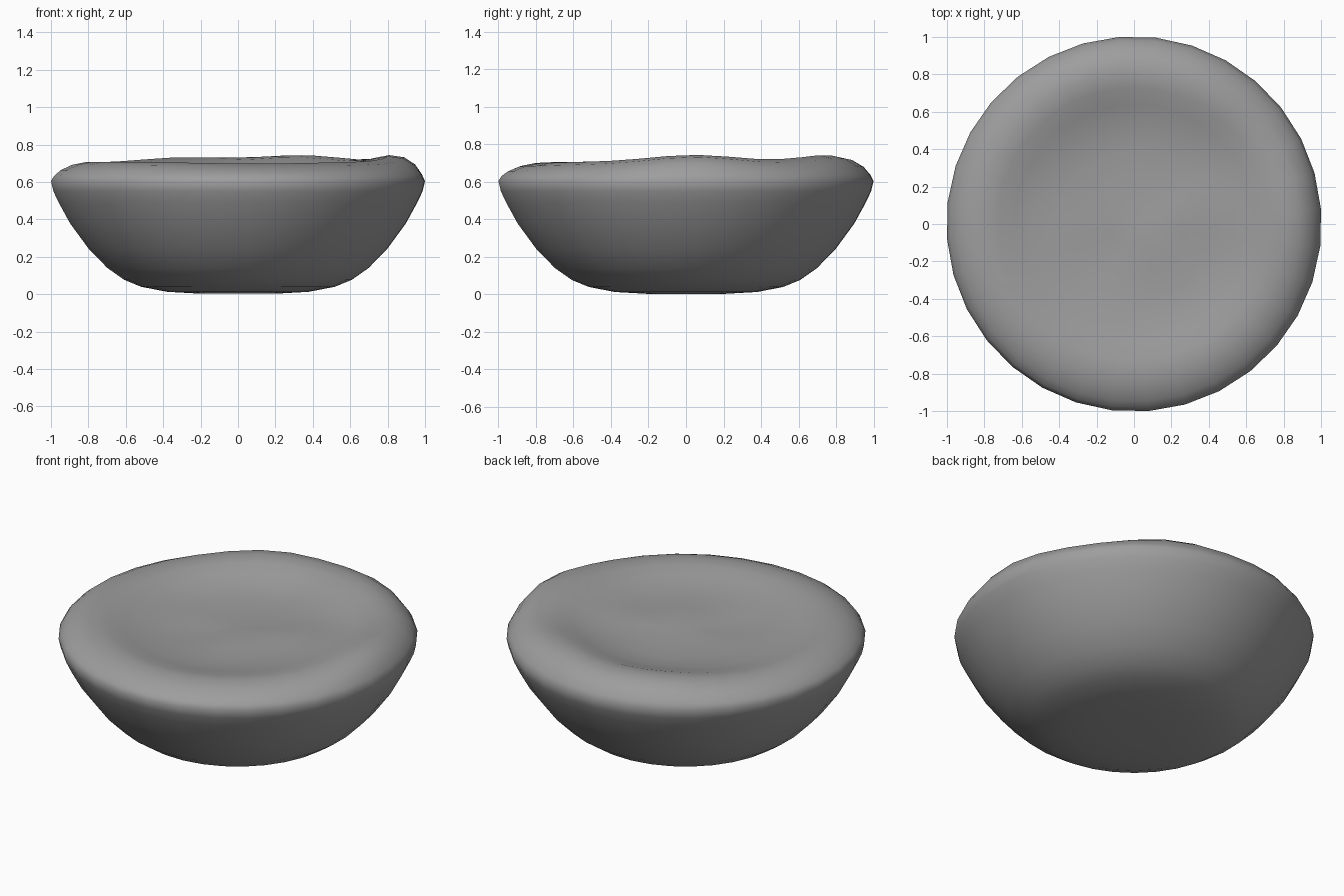
import bpy, bmesh
from math import sin, cos, pi, radians, exp

if "Cube" in bpy.data.objects:
    bpy.data.objects.remove(bpy.data.objects["Cube"])

SIDES = 32
# Radius and height, from the underside out to the widest seam
SHELL = [(0.2, 0.003), (0.38, 0.013), (0.52, 0.04), (0.61, 0.077), (0.7, 0.14),
         (0.8, 0.242), (0.9, 0.378), (0.96, 0.487), (0.99, 0.55), (1.003, 0.605)]
# Radius and height, from the seam over the soft rim into the dished seat
SEAT = [(0.985, 0.634), (0.95, 0.664), (0.89, 0.692), (0.81, 0.708), (0.73, 0.7),
        (0.64, 0.679), (0.54, 0.659), (0.4, 0.648), (0.26, 0.642), (0.12, 0.64)]


def bump(x, y, cx, cy, size, height):
    return height * exp(-((x - cx) ** 2 + (y - cy) ** 2) / size ** 2)


def slump(x, y, r):
    """Uneven stuffing: raised back and left rim, lower front, folds in the seat."""
    z = bump(x, y, 0.35, 0.76, 0.34, 0.035)
    z += bump(x, y, 0.95, 0.05, 0.35, 0.042)
    z += bump(x, y, -0.3, 0.85, 0.35, 0.028)
    z += bump(x, y, 0.1, -0.85, 0.45, -0.01)
    z += bump(x, y, -0.1, 0.5, 0.25, -0.015)
    z += bump(x, y, -0.45, 0.2, 0.25, -0.012)
    # Diagonal fold across the middle
    z += bump(x, y, 0.1, -0.12, 0.15, 0.015) + bump(x, y, 0.32, 0.08, 0.18, 0.02)
    z += bump(x, y, -0.2, -0.2, 0.18, -0.012)
    return z * min(1, max(0, 1 - r) / 0.07)


bm = bmesh.new()


def ring(r, z, uneven):
    verts = []
    for i in range(SIDES):
        a = 2 * pi * (i + 0.4) / SIDES
        x, y = r * cos(a), r * sin(a)
        verts.append(bm.verts.new((x, y, z + (slump(x, y, r) if uneven else 0))))
    return verts


# Stacked rings joined into one closed skin
rings = [ring(r, z, False) for r, z in SHELL] + [ring(r, z, True) for r, z in SEAT]
for low, high in zip(rings, rings[1:]):
    for i in range(SIDES):
        j = (i + 1) % SIDES
        bm.faces.new((low[i], low[j], high[j], high[i]))
bm.faces.new(rings[0][::-1])
centre = bm.verts.new((0, 0, 0.64 + slump(0, 0, 0)))
for i in range(SIDES):
    bm.faces.new((rings[-1][i], rings[-1][(i + 1) % SIDES], centre))
bmesh.ops.recalc_face_normals(bm, faces=bm.faces)

mesh = bpy.data.meshes.new("beanbag_cushion")
bm.to_mesh(mesh)
bm.free()
cushion = bpy.data.objects.new("beanbag_cushion", mesh)
bpy.context.collection.objects.link(cushion)

# Grey fabric
GREY = (0.34, 0.34, 0.34, 1)
fabric = bpy.data.materials.new("grey_fabric")
fabric.use_nodes = True
fabric.diffuse_color = GREY
fabric.node_tree.nodes["Principled BSDF"].inputs["Base Color"].default_value = GREY
mesh.materials.append(fabric)

bpy.context.view_layer.objects.active = cushion
cushion.select_set(True)
bpy.ops.object.shade_smooth_by_angle(angle=radians(60))
